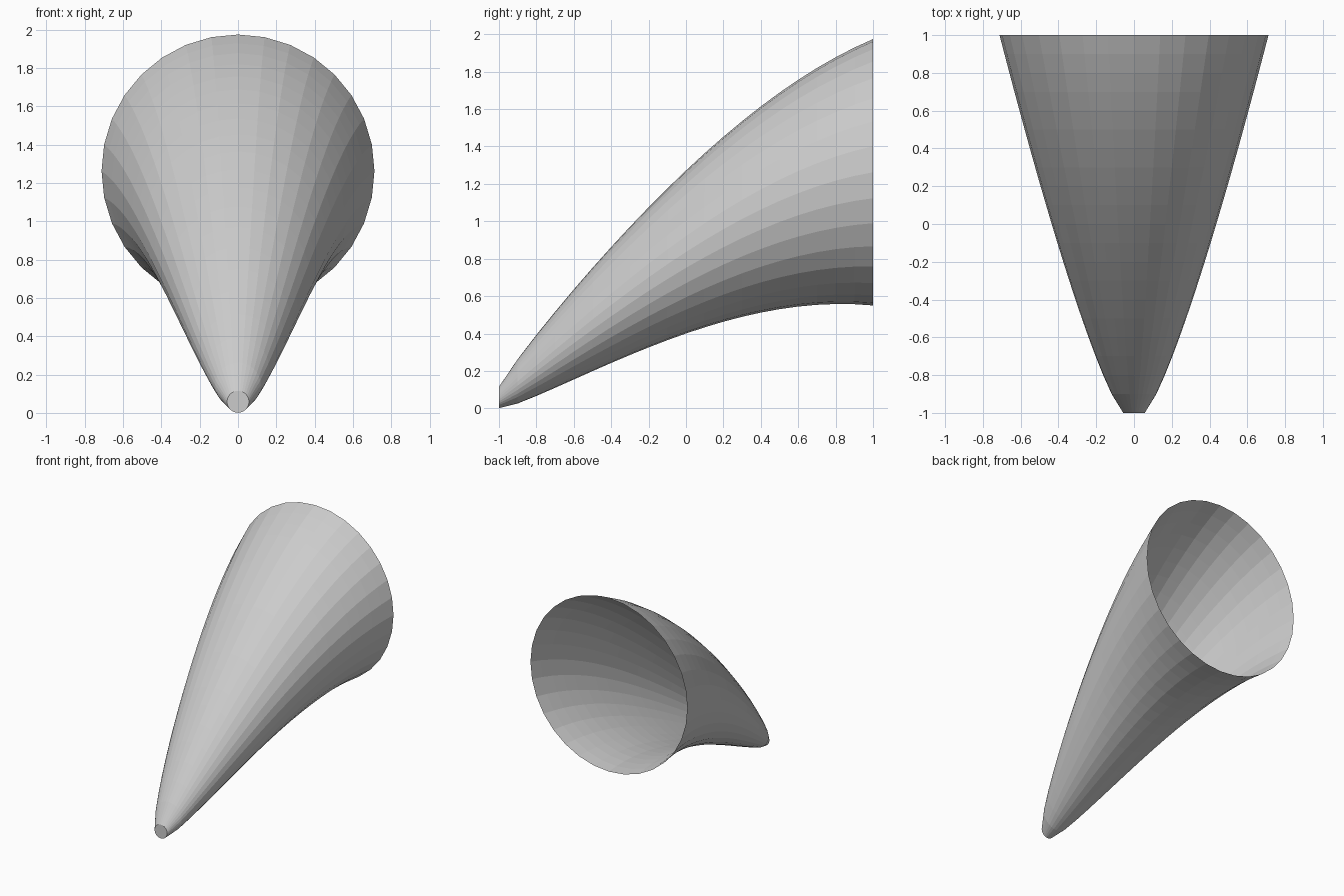
import bpy, bmesh
from math import sin, cos, pi

if "Cube" in bpy.data.objects:
    bpy.data.objects.remove(bpy.data.objects["Cube"], do_unlink=True)

SIDES, RINGS = 32, 20

# Material
grey = bpy.data.materials.new("plain grey")
grey.use_nodes = True
colour = (0.6, 0.6, 0.6, 1)
grey.diffuse_color = colour
grey.node_tree.nodes["Principled BSDF"].inputs["Base Color"].default_value = colour


def centre_height(y):
    """Arched centre line of the horn."""
    return 0.836 + 0.645 * y - 0.176 * y**2 - 0.043 * y**3


def radius(t):
    """Flare from the narrow tip to the wide mouth."""
    return 0.057 + 0.655 * t**0.79


# Horn: upright rings joined into a single skin
bm = bmesh.new()
rings = []
for i in range(RINGS + 1):
    t = i / RINGS
    y = 2 * t - 1
    r, z = radius(t), centre_height(y)
    angles = [2 * pi * k / SIDES for k in range(SIDES)]
    rings.append([bm.verts.new((r * sin(a), y, z + r * cos(a))) for a in angles])

for a, b in zip(rings, rings[1:]):
    for k in range(SIDES):
        n = (k + 1) % SIDES
        bm.faces.new((a[k], b[k], b[n], a[n]))

# Closed tip; the mouth stays open
bm.faces.new(rings[0])
bmesh.ops.recalc_face_normals(bm, faces=bm.faces)
tip = min(bm.faces, key=lambda f: f.calc_center_median().y)
if tip.normal.y > 0:
    bmesh.ops.reverse_faces(bm, faces=bm.faces)

mesh = bpy.data.meshes.new("horn")
bm.to_mesh(mesh)
bm.free()
mesh.materials.append(grey)
horn = bpy.data.objects.new("horn", mesh)
bpy.context.collection.objects.link(horn)
